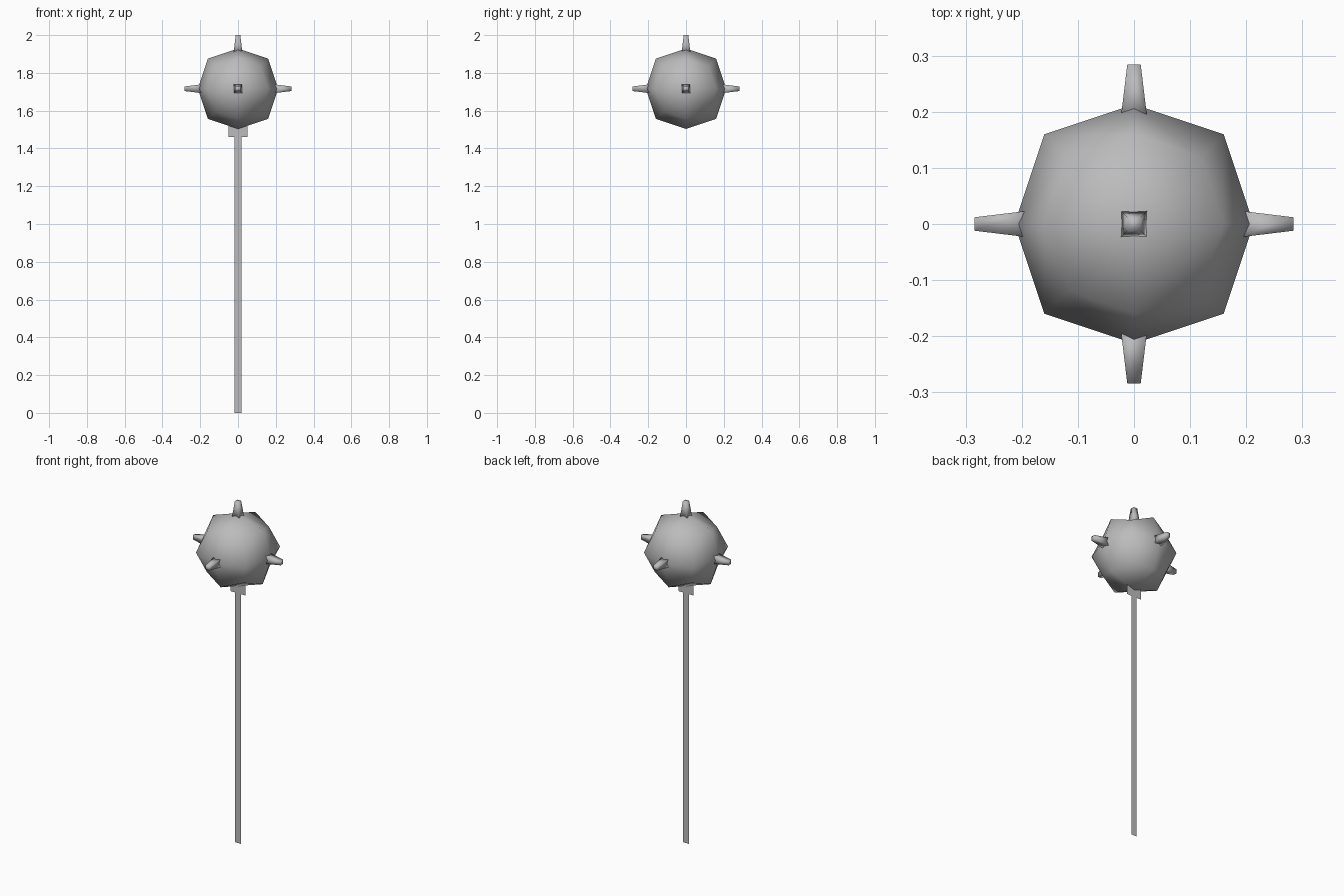
import bpy
import bmesh
from math import pi
from mathutils import Matrix, Vector

if "Cube" in bpy.data.objects:
    bpy.data.objects.remove(bpy.data.objects["Cube"])

HEAD_Z = 1.716      # centre of the spiked head
HEAD_HALF = 0.213   # half size of the cage cube

steel = bpy.data.materials.new("grey_steel")
steel.use_nodes = True
GREY = (0.5, 0.5, 0.5, 1)
steel.diffuse_color = GREY
steel.node_tree.nodes["Principled BSDF"].inputs["Base Color"].default_value = GREY


def make_object(name, bm, smooth=False):
    mesh = bpy.data.meshes.new(name)
    bm.to_mesh(mesh)
    bm.free()
    for face in mesh.polygons:
        face.use_smooth = smooth
    mesh.materials.append(steel)
    obj = bpy.data.objects.new(name, mesh)
    bpy.context.collection.objects.link(obj)
    return obj


def plate(name, half_width, bottom, top):
    """Single upright sheet facing front and back."""
    bm = bmesh.new()
    corners = [(-half_width, bottom), (half_width, bottom), (half_width, top), (-half_width, top)]
    bm.faces.new([bm.verts.new((x, 0, z)) for x, z in corners])
    return make_object(name, bm)


def spike(name, turn):
    """Square tapered spike pointing up, then turned about the head centre."""
    inner, outer = 0.185, 0.284
    bm = bmesh.new()
    bmesh.ops.create_cube(bm, size=2)
    for v in bm.verts:
        half, height = (0.012, outer) if v.co.z > 0 else (0.024, inner)
        v.co = Vector((v.co.x * half, v.co.y * half, height))
    bm.transform(Matrix.Translation((0, 0, HEAD_Z)) @ turn)
    return make_object(name, bm, smooth=True)


# Head: a cube rounded by one level of subdivision
bm = bmesh.new()
bmesh.ops.create_cube(bm, size=2 * HEAD_HALF)
bm.transform(Matrix.Translation((0, 0, HEAD_Z)))
head = make_object("head", bm, smooth=True)
rounding = head.modifiers.new("rounding", "SUBSURF")
rounding.levels = rounding.render_levels = 1
rounding.use_limit_surface = False

# Spikes: one on top and four around the sides
spike("top_spike", Matrix.Identity(4))
for i, side in enumerate(("left", "back", "right", "front")):
    spike(side + "_spike", Matrix.Rotation(i * pi / 2, 4, "Z") @ Matrix.Rotation(pi / 2, 4, "Y"))

# Flat handle and the collar that joins it to the head
plate("handle", 0.018, 0, 1.46)
plate("collar", 0.05, 1.46, 1.58)
